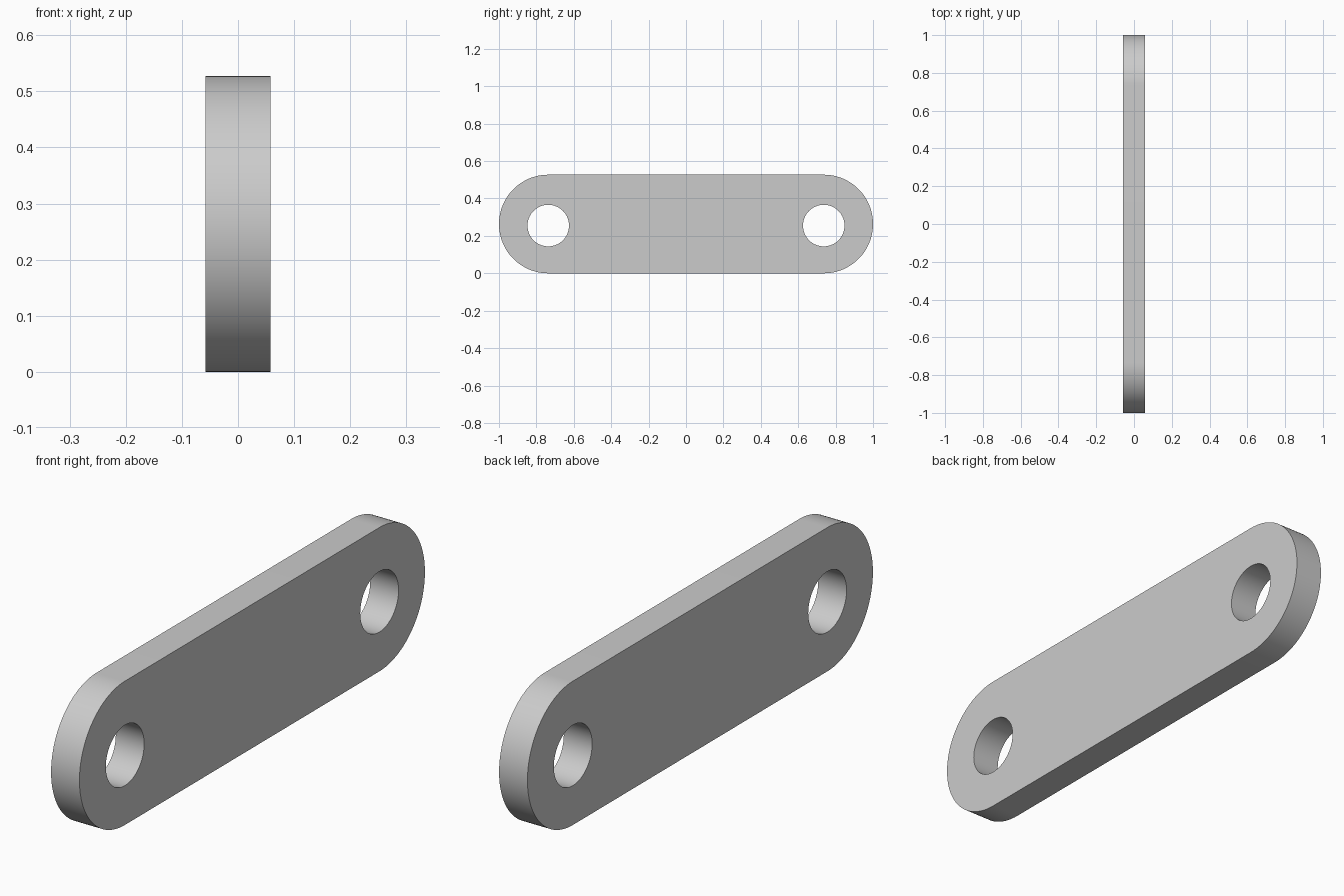
import bpy, bmesh
from math import sin, cos, pi

if "Cube" in bpy.data.objects:
    bpy.data.objects.remove(bpy.data.objects["Cube"])

THICK, HEIGHT, LENGTH = 0.115, 0.527, 2.0
R = HEIGHT / 2                 # rounded end radius
PIVOT_Y = LENGTH / 2 - R       # centre of each rounded end
HOLE_R, HOLE_Z = 0.111, 0.255
SEG = 64


def arc(cy, cz, r, start, sweep, n):
    """n points along an arc in the YZ plane, on the back face."""
    return [(-THICK / 2, cy + r * cos(start + sweep * i / n),
             cz + r * sin(start + sweep * i / n)) for i in range(n + 1)]


def add_loop(bm, points):
    verts = [bm.verts.new(p) for p in points]
    return [bm.edges.new((v, verts[(i + 1) % len(verts)])) for i, v in enumerate(verts)]


bm = bmesh.new()

# Stadium outline: two half circles joined by straight edges
edges = add_loop(bm, arc(PIVOT_Y, R, R, -pi / 2, pi, SEG)
                 + arc(-PIVOT_Y, R, R, pi / 2, pi, SEG))

# Round pin hole at each end
for side in (-1, 1):
    edges += add_loop(bm, arc(side * PIVOT_Y, HOLE_Z, HOLE_R, 0, 2 * pi, SEG)[:-1])

# Fill the plate around the holes and give it thickness
bmesh.ops.triangle_fill(bm, use_beauty=True, use_dissolve=False, edges=edges, normal=(1, 0, 0))
ext = bmesh.ops.extrude_face_region(bm, geom=bm.faces[:], use_keep_orig=True)
bmesh.ops.translate(bm, vec=(THICK, 0, 0),
                    verts=[g for g in ext["geom"] if isinstance(g, bmesh.types.BMVert)])
bmesh.ops.recalc_face_normals(bm, faces=bm.faces[:])

mesh = bpy.data.meshes.new("link_plate")
bm.to_mesh(mesh)
bm.free()
plate = bpy.data.objects.new("link_plate", mesh)
bpy.context.collection.objects.link(plate)

# Smooth rounded walls, crisp rims
bpy.context.view_layer.objects.active = plate
plate.select_set(True)
bpy.ops.object.shade_smooth_by_angle()
